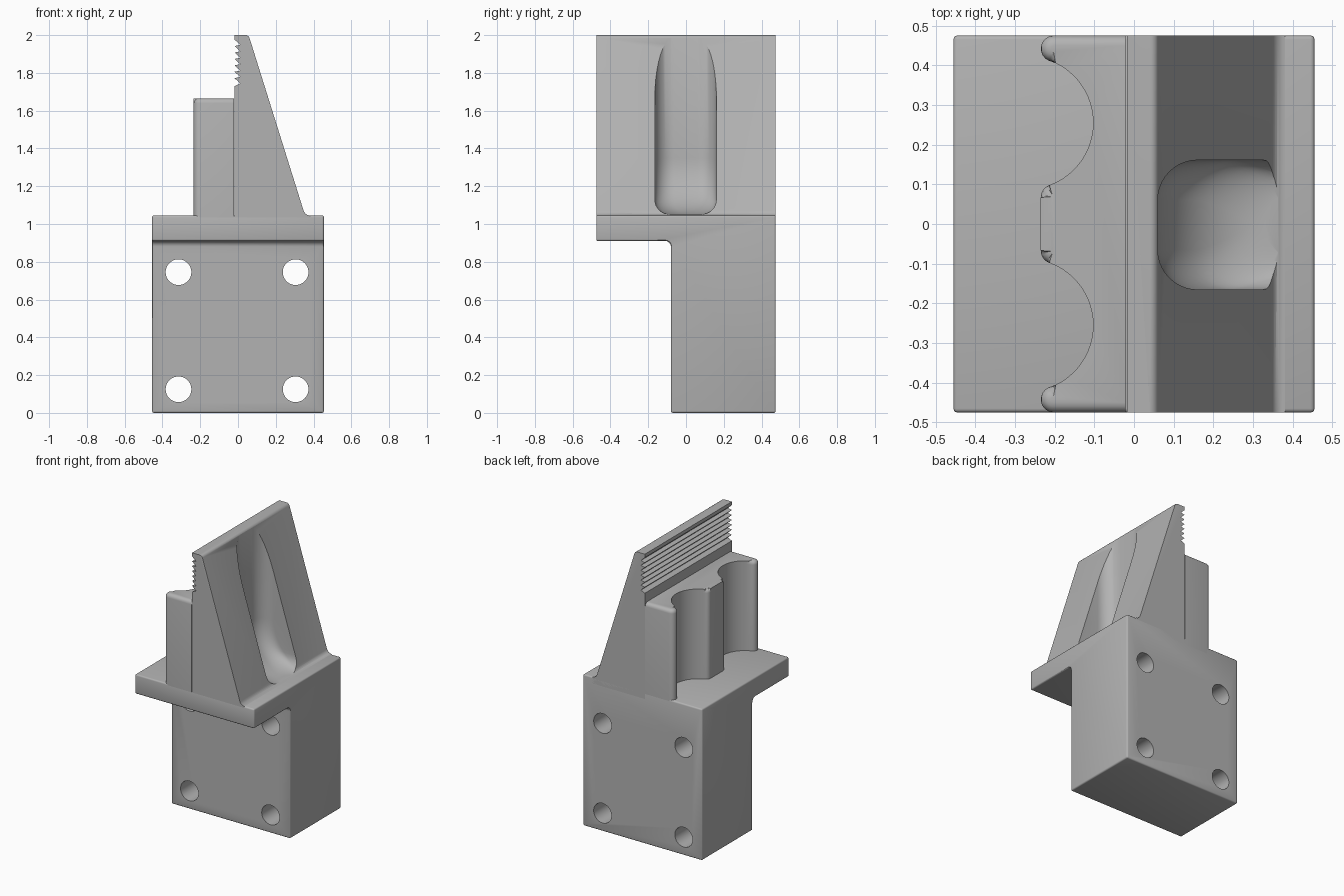
import bpy, bmesh, math
from math import sin, cos, pi, sqrt

cube = bpy.data.objects.get("Cube")
if cube:
    bpy.data.objects.remove(cube, do_unlink=True)

grey = bpy.data.materials.new("plain grey")
grey.use_nodes = True
COLOUR = (0.45, 0.45, 0.45, 1)
grey.diffuse_color = COLOUR
grey.node_tree.nodes["Principled BSDF"].inputs["Base Color"].default_value = COLOUR

DEPTH = 0.475        # half depth in y
WIDTH = 0.455        # half width in x
SHELF = 1.045        # top of the base


def arc(cx, cy, r, a, b, n):
    return [(cx + r * cos(a + (b - a) * i / n), cy + r * sin(a + (b - a) * i / n))
            for i in range(n + 1)]


def make_object(name, bm):
    bmesh.ops.recalc_face_normals(bm, faces=bm.faces)
    mesh = bpy.data.meshes.new(name)
    bm.to_mesh(mesh)
    bm.free()
    mesh.materials.append(grey)
    obj = bpy.data.objects.new(name, mesh)
    bpy.context.collection.objects.link(obj)
    return obj


def loft(rings):
    """Closed solid through rings that have equal point counts."""
    bm = bmesh.new()
    loops = [[bm.verts.new(p) for p in ring] for ring in rings]
    n = len(loops[0])
    for low, high in zip(loops, loops[1:]):
        for i in range(n):
            j = (i + 1) % n
            bm.faces.new((low[i], low[j], high[j], high[i]))
    bm.faces.new(loops[0])
    bm.faces.new(loops[-1])
    return bm


def round_edges(bm, rule, size):
    edges = [e for e in bm.edges if rule(e.verts[0].co, e.verts[1].co)]
    bmesh.ops.bevel(bm, geom=edges, offset=size, segments=4, profile=0.5,
                    affect='EDGES', clamp_overlap=True)


def cut(obj, cutter):
    mod = obj.modifiers.new("cut", 'BOOLEAN')
    mod.operation = 'DIFFERENCE'
    mod.solver = 'EXACT'
    mod.object = cutter
    cutter.hide_render = True
    cutter.hide_viewport = True


def finish(obj):
    """Apply the modifiers and shade smooth with sharp edges kept."""
    graph = bpy.context.evaluated_depsgraph_get()
    mesh = bpy.data.meshes.new_from_object(obj.evaluated_get(graph))
    obj.modifiers.clear()
    obj.data = mesh
    bpy.ops.object.select_all(action='DESELECT')
    obj.select_set(True)
    bpy.context.view_layer.objects.active = obj
    bpy.ops.object.shade_smooth_by_angle(angle=math.radians(30))


# Base: mounting block with an overhanging shelf, drawn from the side
side = [(-0.08, 0), (DEPTH, 0), (DEPTH, SHELF), (-DEPTH, SHELF), (-DEPTH, 0.91)]
side += arc(-0.11, 0.88, 0.03, pi / 2, 0, 6)
bm = loft([[(x, y, z) for y, z in side] for x in (-WIDTH, WIDTH)])
base = make_object("base", bm)
bevel = base.modifiers.new("soft edges", 'BEVEL')
bevel.width = 0.01
bevel.segments = 3
bevel.limit_method = 'ANGLE'
bevel.angle_limit = math.radians(40)

# Four bolt holes through the block
cutters = []
for x in (-0.315, 0.305):
    for z in (0.125, 0.745):
        ring = arc(x, z, 0.068, 0, 2 * pi, 48)[:-1]
        hole = make_object("bolt_hole_cutter",
                           loft([[(u, y, v) for u, v in ring] for y in (-0.3, 0.7)]))
        cut(base, hole)
        cutters.append(hole)

# Wedge: toothed upright side, sloping face, small fillet at its foot
front = [(-0.018, 1.0), (-0.018, 1.73)]
pitch = 0.034
for i in range(7):
    z = 1.738 + pitch * i
    front += [(0.012, z + 0.006), (-0.018, z + pitch)]
front += [(-0.018, 2.0)]
tilt = math.atan2(0.285, 0.895)          # lean of the sloping face
front += arc(0.04, 1.978, 0.022, pi / 2, tilt, 5)
front += arc(0.381, 1.08, 0.035, pi + tilt, 1.5 * pi, 6)
front += [(0.381, 1.0)]
bm = loft([[(x, y, z) for x, z in front] for y in (-DEPTH, DEPTH)])
round_edges(bm, lambda a, b: abs(a.y - b.y) < 1e-5 and min(a.x, b.x) > 0.02
            and min(a.z, b.z) > 1.04, 0.016)
wedge = make_object("toothed_wedge", bm)

# Scoop in the sloping face: upright slot with a curved floor
rings = []
levels = [1.05 + 0.3 * (1 - cos(pi / 2 * i / 14)) for i in range(15)] + [2.2]
for z in levels:
    t = max(0, (1.35 - z) / 0.3)
    s = max(0, (1.13 - z) / 0.08)
    x0 = 0.06 + 0.27 * (1 - sqrt(max(0, 1 - t * t)))
    w = 0.163 - 0.08 * (1 - sqrt(max(0, 1 - s * s)))
    r = min(0.1, w - 0.005)
    outline = arc(x0 + r, w - r, r, pi / 2, pi, 10) + arc(x0 + r, r - w, r, pi, 1.5 * pi, 10)
    outline += [(0.7, -w), (0.7, w)]
    rings.append([(x, y - 0.002, z) for x, y in outline])
scoop = make_object("scoop_cutter", loft(rings))
cut(wedge, scoop)
cutters.append(scoop)

# Back block: upright block with two round channels and rounded lips
lip, gap = 0.033, 0.2
lip_x = -0.235 + lip
chan_x, chan_y = -0.27, 0.255
a = math.acos((lip_x - chan_x) / gap)
dy = gap * sin(a)
half = arc(lip_x, DEPTH - lip, lip, pi / 2, pi + a, 8)
half += arc(chan_x, chan_y, gap - lip, a, -a, 24)[1:-1]
half += arc(lip_x, chan_y - dy, lip, pi - a, pi, 6)
plan = [(-0.021, DEPTH)] + half + [(x, -y) for x, y in reversed(half)] + [(-0.021, -DEPTH)]
TOP = 1.665
bm = loft([[(x, y, z) for x, y in plan] for z in (1.0, TOP)])
round_edges(bm, lambda p, q: min(p.z, q.z) > TOP - 1e-4 and min(p.x, q.x) < -0.03, 0.025)
block = make_object("channel_block", bm)

for part in (base, wedge, block):
    finish(part)
for helper in cutters:
    bpy.data.objects.remove(helper, do_unlink=True)
